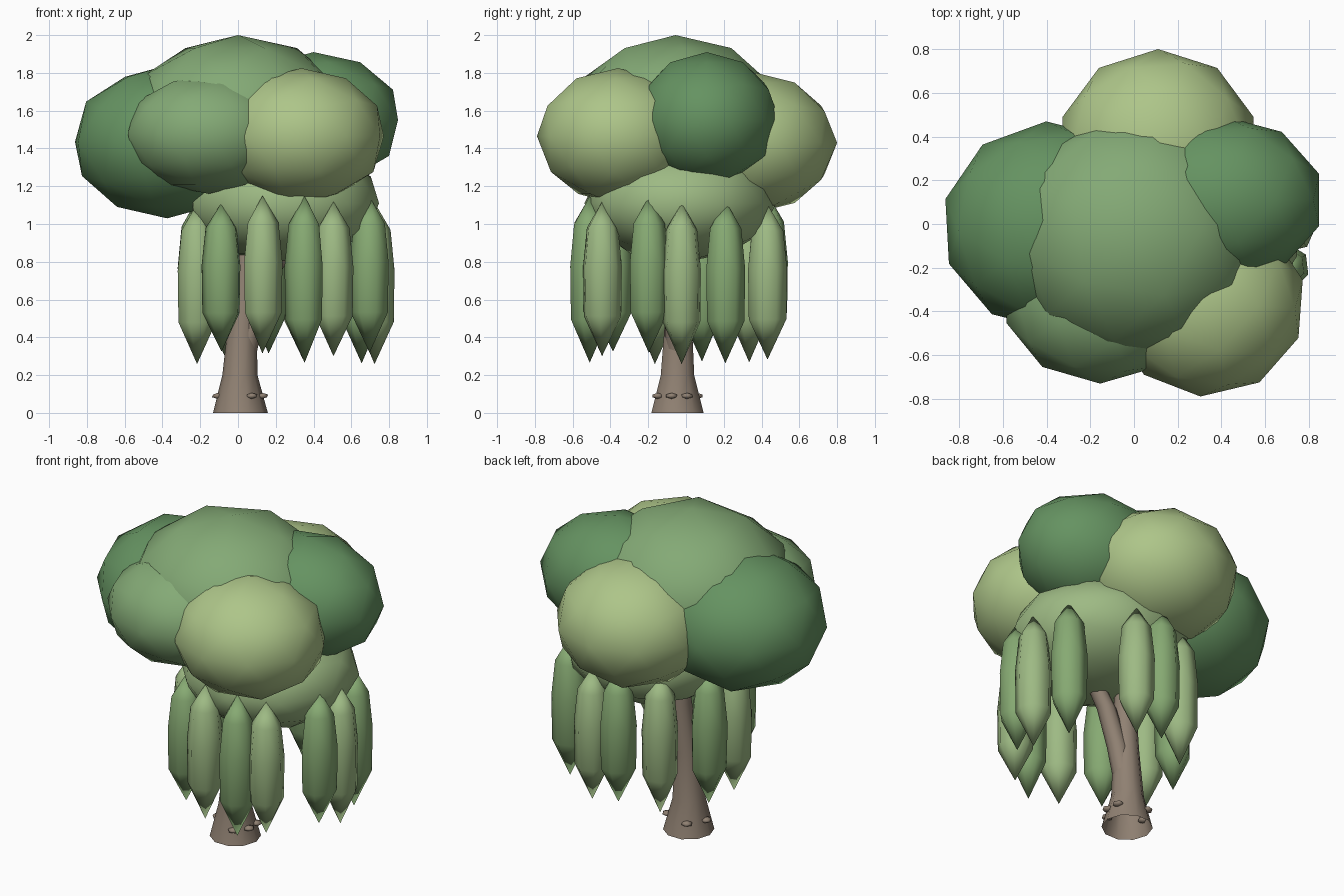
import bpy, bmesh, random
from math import sin, cos, pi, radians
from mathutils import Matrix

if "Cube" in bpy.data.objects:
    bpy.data.objects.remove(bpy.data.objects["Cube"])

random.seed(4)

def material(name, rgb):
    m = bpy.data.materials.new(name)
    m.diffuse_color = (*rgb, 1)
    m.use_nodes = True
    m.node_tree.nodes["Principled BSDF"].inputs["Base Color"].default_value = m.diffuse_color
    return m

LIGHT = material("light_leaf", (0.42, 0.56, 0.25))
MID = material("mid_leaf", (0.23, 0.40, 0.18))
DARK = material("dark_leaf", (0.13, 0.29, 0.12))
PALE = material("pale_leaf", (0.34, 0.49, 0.23))
STRAND = material("strand_leaf", (0.24, 0.40, 0.17))
BARK = material("bark", (0.28, 0.22, 0.17))

def finish(name, bm, mat):
    bmesh.ops.recalc_face_normals(bm, faces=bm.faces)
    for f in bm.faces:
        f.smooth = True
    me = bpy.data.meshes.new(name)
    bm.to_mesh(me)
    bm.free()
    me.materials.append(mat)
    ob = bpy.data.objects.new(name, me)
    bpy.context.collection.objects.link(ob)
    return ob

def blob(name, center, radii, mat, turn=0, subdiv=2):
    bm = bmesh.new()
    mx = (Matrix.Translation(center) @ Matrix.Diagonal((*radii, 1))
          @ Matrix.Rotation(radians(turn), 4, 'Z'))
    bmesh.ops.create_icosphere(bm, subdivisions=subdiv, radius=1, matrix=mx)
    return finish(name, bm, mat)

def stack(name, rings, sides, mat, turn=0):
    """Skin horizontal rings (x, y, z, r); r = 0 closes to a point."""
    bm = bmesh.new()
    prev = None
    for x, y, z, r in rings:
        n = sides if r else 1
        cur = [bm.verts.new((x + r * cos(turn + 2 * pi * i / n),
                             y + r * sin(turn + 2 * pi * i / n), z)) for i in range(n)]
        if prev:
            for i in range(sides):
                j = (i + 1) % sides
                quad = [prev[i % len(prev)], prev[j % len(prev)], cur[j % n], cur[i % n]]
                bm.faces.new(list(dict.fromkeys(quad)))
        prev = cur
    return finish(name, bm, mat)

# crown: overlapping low-poly clumps
blob("crown_top", (0, -0.055, 1.54), (0.60, 0.57, 0.46), MID, 8)
blob("crown_left", (-0.375, -0.01, 1.435), (0.505, 0.48, 0.405), DARK, 3)
blob("crown_front_left", (-0.155, -0.33, 1.48), (0.45, 0.40, 0.32), MID)
blob("crown_front_right", (0.335, -0.36, 1.465), (0.45, 0.43, 0.36), LIGHT, -4)
blob("crown_right", (0.40, 0.11, 1.55), (0.47, 0.385, 0.36), DARK)
blob("crown_back", (0.11, 0.35, 1.43), (0.46, 0.45, 0.375), LIGHT)
blob("crown_lower", (0.24, -0.03, 1.11), (0.52, 0.51, 0.315), PALE, 5)

# trunk and side branch
stack("trunk", [(0.013, -0.045, 0, 0.145), (0.01, -0.045, 0.2, 0.093),
                (0.025, -0.04, 0.5, 0.074), (0.05, -0.02, 0.8, 0.062),
                (0.05, -0.01, 1.2, 0.05)], 10, BARK)
stack("branch", [(0.03, -0.045, 0.30, 0.065), (0.08, -0.05, 0.5, 0.06),
                 (0.16, -0.05, 0.72, 0.055), (0.25, -0.06, 0.88, 0.05),
                 (0.36, -0.06, 1.02, 0.045)], 8, BARK)

# small knobs around the trunk foot
for k, deg in enumerate((-60, -15, 25, 120, 180)):
    a = radians(deg)
    blob(f"root_knob_{k}", (0.013 + 0.12 * cos(a), -0.045 + 0.12 * sin(a), 0.09),
         (0.034, 0.034, 0.016), BARK, 0, 1)

# hanging leaf strands around the lower clump
angles = [2, 31, 78, 100, 129, 165, 195, 226, 256, 283, 303, 341]
for k, deg in enumerate(angles):
    a = radians(deg)
    x, y = 0.245 + 0.478 * cos(a), -0.04 + 0.482 * sin(a)
    top = 1.12 + random.uniform(-0.02, 0.04)
    tip = 0.29 + random.uniform(-0.04, 0.04)
    h = top - tip
    stack(f"leaf_strand_{k}", [(x, y, top, 0), (x, y, top - 0.17 * h, 0.085),
                               (x, y, top - 0.42 * h, 0.106), (x, y, top - 0.74 * h, 0.102),
                               (x, y, tip, 0)], 7, PALE if k % 2 == 0 else STRAND, a)
